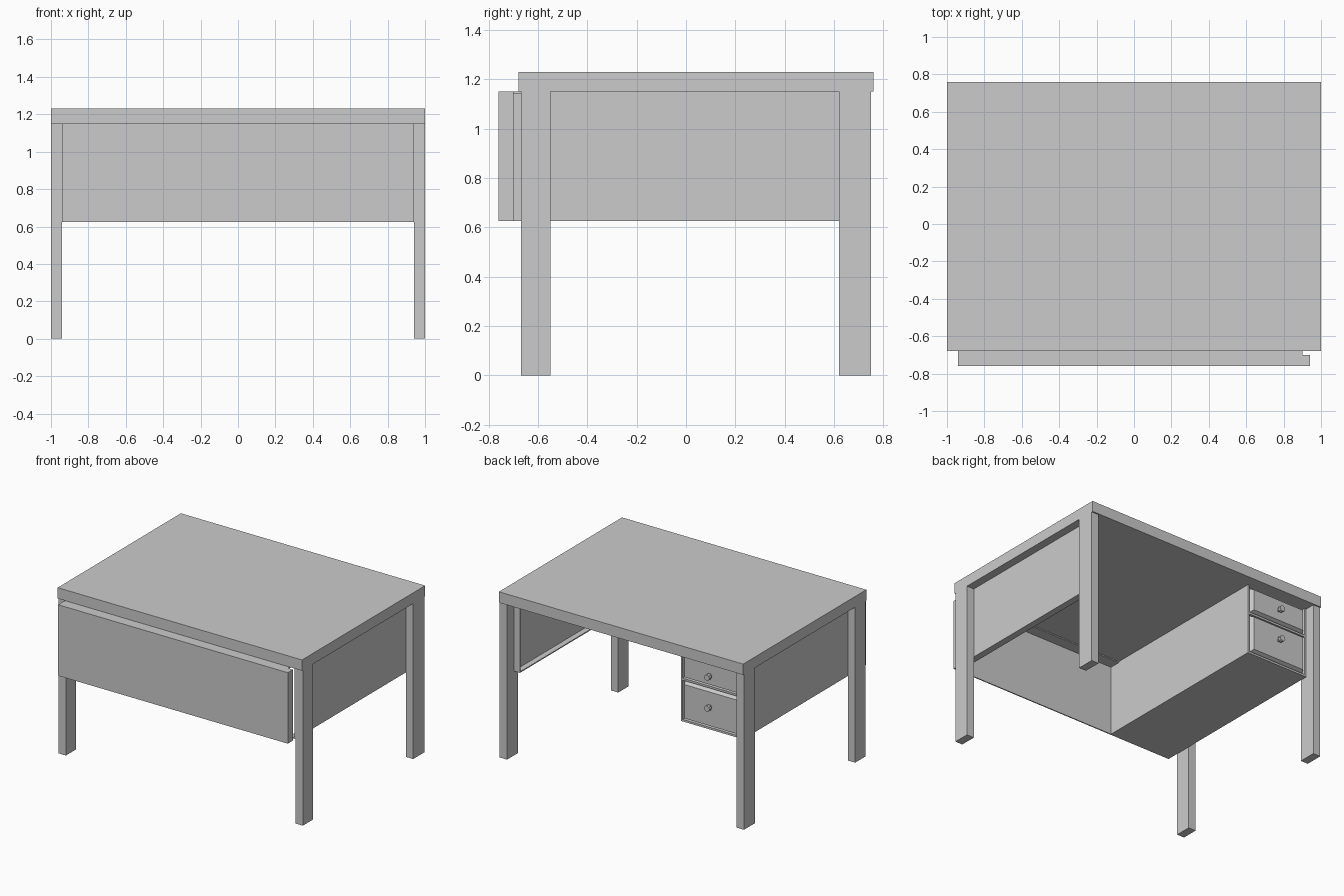
import bpy, bmesh
from math import radians
from mathutils import Matrix

if "Cube" in bpy.data.objects:
    bpy.data.objects.remove(bpy.data.objects["Cube"])


def box(name, x, y, z):
    """Box from (min, max) ranges on each axis."""
    bm = bmesh.new()
    bmesh.ops.create_cube(bm, size=1)
    for v in bm.verts:
        v.co = [r[0] if c < 0 else r[1] for c, r in zip(v.co, (x, y, z))]
    return finish(bm, name)


def finish(bm, name):
    bmesh.ops.recalc_face_normals(bm, faces=bm.faces[:])
    mesh = bpy.data.meshes.new(name)
    bm.to_mesh(mesh)
    bm.free()
    ob = bpy.data.objects.new(name, mesh)
    bpy.context.collection.objects.link(ob)
    return ob


LOW, HIGH, T = 0.625, 1.15, 0.008

# Table top
box("table_top", (-1, 1), (-0.68, 0.76), (HIGH, 1.23))

# Four legs
for side, x in (("left", (-1, -0.94)), ("right", (0.94, 1))):
    box("front_leg_" + side, x, (-0.67, -0.55), (0, HIGH))
    box("back_leg_" + side, x, (0.62, 0.75), (0, HIGH))

# Thin front panel with returns along its top and right end
box("front_panel", (-0.94, 0.94), (-0.76, -0.76 + T), (LOW, HIGH))
box("front_panel_top", (-0.94, 0.94), (-0.76, -0.70), (HIGH - T, HIGH))
box("front_panel_top_inner", (-0.90, 0.90), (-0.70, -0.67), (HIGH - T, HIGH))
box("front_panel_end", (0.94 - T, 0.94), (-0.76, -0.70), (LOW, HIGH))

# Thin right side panel with bottom and rear returns
box("side_panel", (0.94 - T, 0.94), (-0.67, 0.67), (LOW, HIGH))
box("side_panel_bottom", (0.89, 0.94), (-0.67, 0.67), (LOW, LOW + T))
box("side_panel_rear", (0.89, 0.94), (0.67 - T, 0.67), (LOW, HIGH))

# Drawer cabinet
box("drawer_cabinet", (-0.94, -0.43), (-0.76 + T, 0.65), (LOW, HIGH))


def drawer(name, z0, z1, knob_z):
    # Front with a sloped border
    bm = bmesh.new()
    bmesh.ops.create_cube(bm, size=1)
    for v in bm.verts:
        inset = 0.02 if v.co.y > 0 else 0
        v.co = (-0.92 + inset if v.co.x < 0 else -0.45 - inset,
                0.69 if v.co.y > 0 else 0.65,
                z0 + inset if v.co.z < 0 else z1 - inset)
    finish(bm, name + "_front")
    # Knob: stem and head
    bm = bmesh.new()
    for radius, y0, y1 in ((0.010, 0.68, 0.71), (0.022, 0.71, 0.735)):
        m = Matrix.Translation((-0.685, (y0 + y1) / 2, knob_z)) @ Matrix.Rotation(radians(90), 4, "X")
        bmesh.ops.create_cone(bm, cap_ends=True, segments=8, radius1=radius,
                              radius2=radius, depth=y1 - y0, matrix=m)
    finish(bm, name + "_knob")


# Cabinet rim framing the drawers
for name, x, z in (("left", (-0.94, -0.925), (LOW, HIGH)),
                   ("right", (-0.445, -0.43), (LOW, HIGH)),
                   ("bottom", (-0.925, -0.445), (LOW, LOW + 0.015)),
                   ("middle", (-0.925, -0.445), (0.93, 0.945))):
    box("cabinet_rim_" + name, x, (0.65, 0.675), z)

drawer("upper_drawer", 0.945, 1.14, 1.035)
drawer("lower_drawer", 0.64, 0.93, 0.805)
